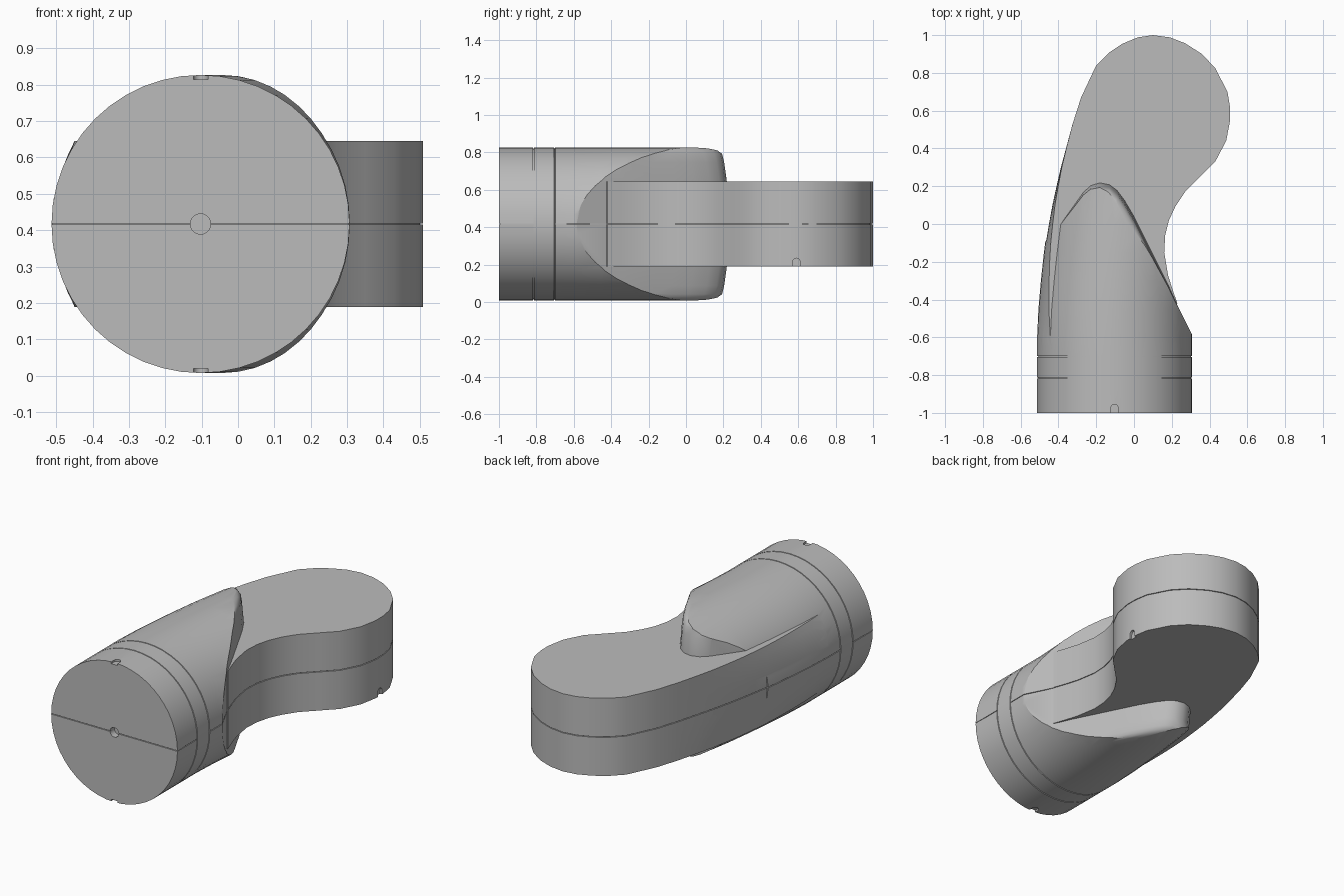
import bpy, bmesh, math
from mathutils import Vector

if "Cube" in bpy.data.objects:
    bpy.data.objects.remove(bpy.data.objects["Cube"])

CX, CZ, R = -0.103, 0.417, 0.41

grey = bpy.data.materials.new("plain_grey")
grey.diffuse_color = (0.5, 0.5, 0.5, 1)
grey.use_nodes = True
grey.node_tree.nodes["Principled BSDF"].inputs["Base Color"].default_value = grey.diffuse_color


def loft(name, rings, closed=False):
    """Skin a list of equal-length rings; cap the ends unless closed."""
    bm = bmesh.new()
    rows = [[bm.verts.new(p) for p in ring] for ring in rings]
    n = len(rows[0])
    for a, b in zip(rows, rows[1:]):
        for i in range(n):
            j = (i + 1) % n
            bm.faces.new((a[i], a[j], b[j], b[i]))
    bm.faces.new(rows[0][::-1])
    bm.faces.new(rows[-1])
    bmesh.ops.recalc_face_normals(bm, faces=bm.faces)
    me = bpy.data.meshes.new(name)
    bm.to_mesh(me)
    bm.free()
    me.materials.append(grey)
    ob = bpy.data.objects.new(name, me)
    bpy.context.collection.objects.link(ob)
    return ob


def combine(ob, other, op):
    """Apply a boolean and remove the helper."""
    mod = ob.modifiers.new("cut", 'BOOLEAN')
    mod.operation, mod.object, mod.solver = op, other, 'EXACT'
    bpy.context.view_layer.objects.active = ob
    bpy.ops.object.modifier_apply(modifier=mod.name)
    bpy.data.objects.remove(other)


def ribbon(name, path):
    """Thin horizontal strip straddling a path, used to cut seam grooves."""
    pts = [Vector(p) for p in path]
    rings = []
    for i, p in enumerate(pts):
        t = (pts[min(i + 1, len(pts) - 1)] - pts[max(i - 1, 0)]).normalized()
        n = Vector((t.y, -t.x)) * 0.008
        rings.append([(p.x + s * n.x, p.y + s * n.y, CZ + h)
                      for s, h in ((-1, -.002), (1, -.002), (1, .002), (-1, .002))])
    return loft(name, rings)


def slot(name, place, half=0.02, length=0.045, depth=0.012):
    """Round-ended notch; place maps (across, along, depth) to a point."""
    outline = [(-half, -0.02), (half, -0.02)]
    outline += [(half * math.cos(a * math.pi / 8),
                 length - half + half * math.sin(a * math.pi / 8)) for a in range(9)]
    return loft(name, [[place(u, v, w) for u, v in outline] for w in (-depth, depth)])


# Round body: circle swept along a path that drifts sideways to the back
stations = [(-1, R, 0), (-.818, R, 0), (-.817, R - .006, 0), (-.813, R - .006, 0), (-.812, R, 0),
            (-.705, R, 0), (-.704, R - .006, 0), (-.700, R - .006, 0), (-.699, R, 0),
            (-.6, R, 0), (-.45, R, .007), (-.3, R, .02), (-.15, R, .036),
            (0, R, .055), (.2, R, .09), (.4, R, .13)]
N = 48
body = loft("curved_body", [[(CX + s + r * math.cos(2 * math.pi * i / N), y,
                              CZ + r * math.sin(2 * math.pi * i / N)) for i in range(N)]
                            for y, r, s in stations])

# Scooped end of the body, with a slight draft and a rounded lip
scoop = [(-.6, -1.3), (-.6, -.2), (-.42, -.05), (-.37, .025), (-.32, .095), (-.27, .165),
         (-.23, .203), (-.18, .218), (-.13, .208), (-.09, .178), (-.05, .125), (0, .04),
         (.05, -.06), (.1, -.16), (.18, -.32), (.225, -.42), (.31, -.59), (.6, -1.0), (.6, -1.3)]
draft = [(.23, 0), (.33, .014), (.375, .025), (.392, .04), (.403, .06), (.41, .1), (.45, .2)]
levels = [(-d, s) for d, s in draft[::-1]] + draft
combine(body, loft("scoop_cutter", [[(x, y - s, CZ + d) for x, y in scoop] for d, s in levels]),
        'INTERSECT')

# Flat rounded arm
left = [(-.513, -.62), (-.508, -.5), (-.50, -.4), (-.491, -.3), (-.48, -.2), (-.467, -.1),
        (-.45, 0), (-.432, .1), (-.41, .2), (-.387, .3), (-.36, .4), (-.325, .53)]
end = [(-.28, .67), (-.2, .84), (-.135, .905), (-.06, .955), (.02, .988), (.1, 1.0), (.19, .988),
       (.27, .957), (.36, .9), (.43, .825), (.495, .7), (.508, .62), (.509, .55), (.488, .44),
       (.43, .33)]
right = [(.35, .25), (.27, .17), (.22, .095), (.185, .02), (.165, -.06), (.16, -.15),
         (.18, -.27), (.205, -.35), (.23, -.42)]
root = [(.19, -.5), (.1, -.66), (-.4, -.66)]


def arm_ring(d):
    # the left flank fades from round near the body to flat at the end
    inset = R - math.sqrt(R * R - d * d)
    flank = [(x + inset * max(0, (.5 - y) / 1.1) ** 1.6, y) for x, y in left]
    return [(x, y, CZ + d) for x, y in flank + end + right + root]


arm = loft("flat_arm", [arm_ring(d) for d in (-.228, -.19, -.14, -.07, 0, .07, .14, .19, .228)])
combine(body, arm, 'UNION')

# Seam grooves: across the end cap and round the middle of the body and arm
x0, x1 = CX - R, CX + R
combine(body, ribbon("cap_seam", [(x1, -.815), (x1, -1), (x0, -1), (x0, -.815)]), 'DIFFERENCE')
combine(body, ribbon("side_seam", [(x0, -.702)] + left + end + right +
                     [(.305, -.585), (x1, -.65), (x1, -.702)]), 'DIFFERENCE')

# Centre hole in the end cap
combine(body, loft("hole_cutter", [[(CX + .028 * math.cos(i * math.pi / 10), y,
                                     CZ + .028 * math.sin(i * math.pi / 10)) for i in range(20)]
                                   for y in (-1.02, -.96)]), 'DIFFERENCE')

# Small notches: top and bottom of the cap, and under the arm
for s in (1, -1):
    combine(body, slot("cap_notch", lambda u, v, w: (CX + u, -1 + v, CZ + s * R + w)),
            'DIFFERENCE')
combine(body, slot("arm_notch", lambda u, v, w: (.507 + w, .59 + u, CZ - .228 + v)), 'DIFFERENCE')

# Smooth shading with crisp edges
bpy.ops.object.select_all(action='DESELECT')
body.select_set(True)
bpy.context.view_layer.objects.active = body
bpy.ops.object.shade_smooth_by_angle(angle=math.radians(30))
